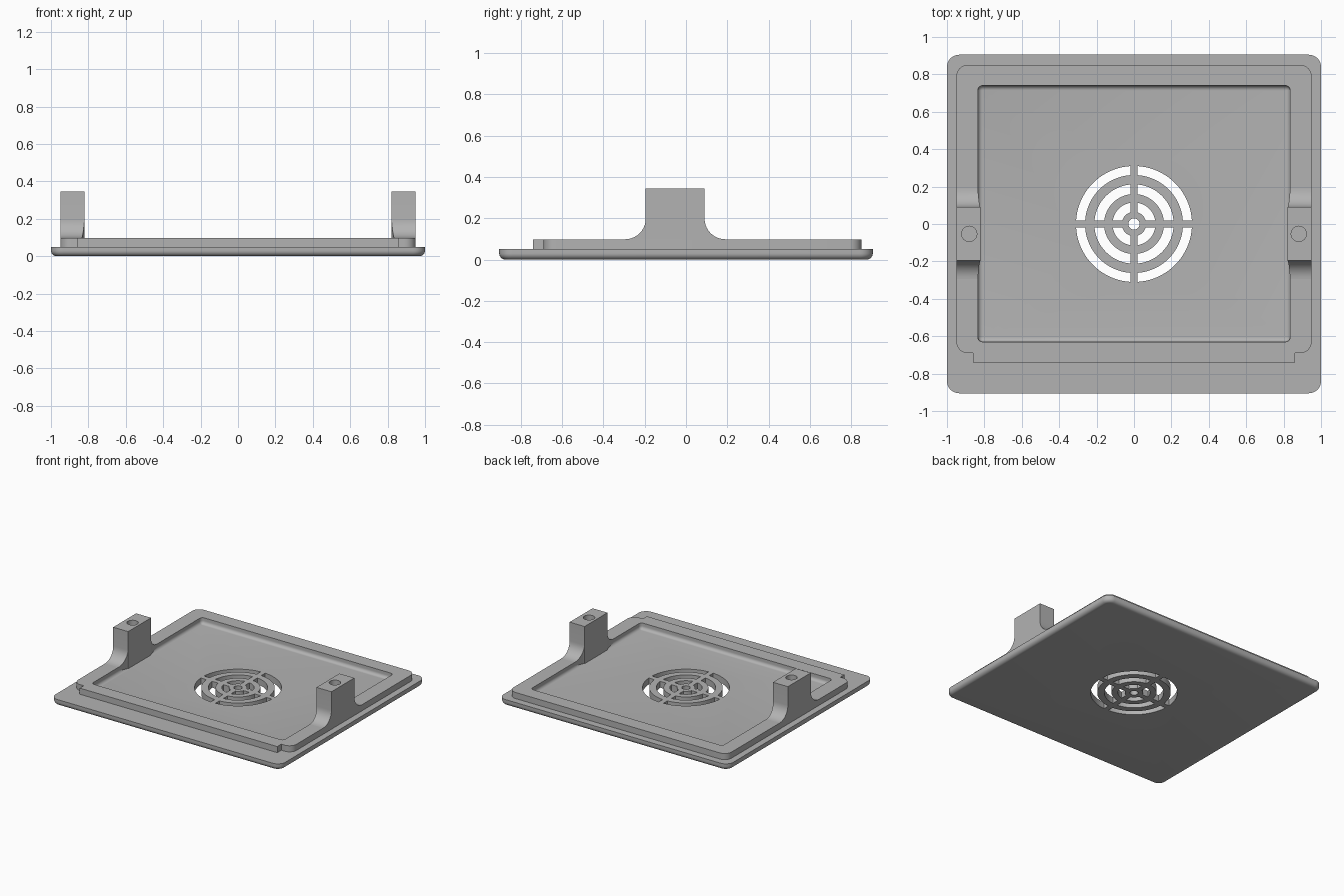
import bpy, bmesh
from math import sin, cos, pi, asin, sqrt, radians

if "Cube" in bpy.data.objects:
    bpy.data.objects.remove(bpy.data.objects["Cube"], do_unlink=True)

GREY = (0.45, 0.45, 0.45, 1)
grey = bpy.data.materials.new("plain grey")
grey.use_nodes = True
grey.diffuse_color = GREY
grey.node_tree.nodes["Principled BSDF"].inputs["Base Color"].default_value = GREY


def arc(cx, cy, r, a0, a1, n=8):
    """Points along an arc, angles in radians."""
    return [(cx + r * cos(a0 + (a1 - a0) * i / n),
             cy + r * sin(a0 + (a1 - a0) * i / n)) for i in range(n + 1)]


def rounded_rect(hx, y0, y1, r):
    corners = [(hx - r, y1 - r), (r - hx, y1 - r), (r - hx, y0 + r), (hx - r, y0 + r)]
    return [p for k, (x, y) in enumerate(corners)
            for p in arc(x, y, r, k * pi / 2, (k + 1) * pi / 2)]


def at_height(points, z):
    return [(x, y, z) for x, y in points]


def loft(name, *solids):
    """One object from solids, each a list of matching rings capped at both ends."""
    bm = bmesh.new()
    for rings in solids:
        rows = [[bm.verts.new(p) for p in ring] for ring in rings]
        n = len(rows[0])
        for a, b in zip(rows, rows[1:]):
            for i in range(n):
                j = (i + 1) % n
                bm.faces.new((a[i], a[j], b[j], b[i]))
        bm.faces.new(rows[0][::-1])
        bm.faces.new(rows[-1])
    bmesh.ops.remove_doubles(bm, verts=bm.verts, dist=1e-5)
    bmesh.ops.recalc_face_normals(bm, faces=bm.faces)
    mesh = bpy.data.meshes.new(name)
    bm.to_mesh(mesh)
    bm.free()
    mesh.materials.append(grey)
    obj = bpy.data.objects.new(name, mesh)
    bpy.context.collection.objects.link(obj)
    return obj


def activate(obj):
    bpy.ops.object.select_all(action="DESELECT")
    obj.select_set(True)
    bpy.context.view_layer.objects.active = obj


def combine(obj, tool, operation):
    tool.hide_render = True
    activate(obj)
    mod = obj.modifiers.new("cut", "BOOLEAN")
    mod.operation, mod.solver, mod.object = operation, "EXACT", tool
    bpy.ops.object.modifier_apply(modifier=mod.name)
    bpy.data.objects.remove(tool, do_unlink=True)


def filleted_block(name, hx, y0, y1, r, z0, z1, fillet):
    """Rounded block whose bottom edge is rolled."""
    rings = []
    for inset, drop in arc(0, 0, fillet, 0, pi / 2, 6):
        d = fillet - drop
        rings.append(at_height(rounded_rect(hx - d, y0 + d, y1 - d, r - d),
                               z0 + fillet - inset))
    rings.append(at_height(rounded_rect(hx, y0, y1, r), z1))
    return loft(name, rings)


# Base plate with a rolled lower edge
FLOOR, RIM = 0.05, 0.098
plate = filleted_block("cover_plate", 1, -0.905, 0.905, 0.065, 0, FLOOR, 0.03)

# Raised rim, notched at the two front corners
half = [(0.86, -0.74), (0.86, -0.69)]
half += arc(0.89, -0.63, 0.06, -pi / 2, 0) + arc(0.89, 0.79, 0.06, 0, pi / 2)
outline = half + [(-x, y) for x, y in reversed(half)]
rim = loft("rim", [at_height(outline, 0.035), at_height(outline, RIM)])
combine(plate, rim, "UNION")

# Shallow pocket with filleted walls
pocket = filleted_block("pocket", 0.835, -0.63, 0.74, 0.026, FLOOR, 0.2, 0.025)
combine(plate, pocket, "DIFFERENCE")

# Round grille: three broken rings and a centre hole
BAR = 0.02
slots = []
for inner, outer in ((0.065, 0.115), (0.16, 0.212), (0.262, 0.31)):
    a, b = asin(BAR / outer), asin(BAR / inner)
    for q in range(4):
        t = q * pi / 2
        shape = (arc(0, 0, outer, t + a, t + pi / 2 - a, 20)
                 + arc(0, 0, inner, t + pi / 2 - b, t + b, 20))
        slots.append([at_height(shape, -0.1), at_height(shape, 0.2)])
hub = arc(0, 0, 0.03, 0, 2 * pi, 24)[:-1]
slots.append([at_height(hub, -0.1), at_height(hub, 0.2)])
combine(plate, loft("grille_slots", *slots), "DIFFERENCE")

# Screw posts flaring into the side rims
FRONT, BACK, TOP, R, OUT = -0.195, 0.09, 0.345, 0.1, 0.95
flare = [(R * (1 - sin(t * pi / 20)), R * (1 - cos(t * pi / 20))) for t in range(11)]


def section(side, y, z, inner):
    return [(side * inner, y, 0.045), (side * inner, y, z),
            (side * OUT, y, z), (side * OUT, y, 0.045)]


for side, label in ((1, "left"), (-1, "right")):
    sections = []
    for away, up in flare:
        inner = 0.82 + 0.015 * sqrt(away / R)
        sections.append(section(side, FRONT - away, RIM + up, inner))
    sections += [section(side, y, TOP, 0.82) for y in (FRONT, BACK)]
    for away, up in reversed(flare):
        inner = 0.82 + 0.015 * sqrt(away / R)
        sections.append(section(side, BACK + away, RIM + up, inner))
    post = loft(label + "_post", sections)
    ring = arc(side * 0.881, -0.053, 0.041, 0, 2 * pi, 24)[:-1]
    hole = loft("screw_hole", [at_height(ring, 0.12), at_height(ring, 0.5)])
    combine(post, hole, "DIFFERENCE")
    activate(post)
    bpy.ops.object.shade_smooth_by_angle(angle=radians(30))

activate(plate)
bpy.ops.object.shade_smooth_by_angle(angle=radians(30))
